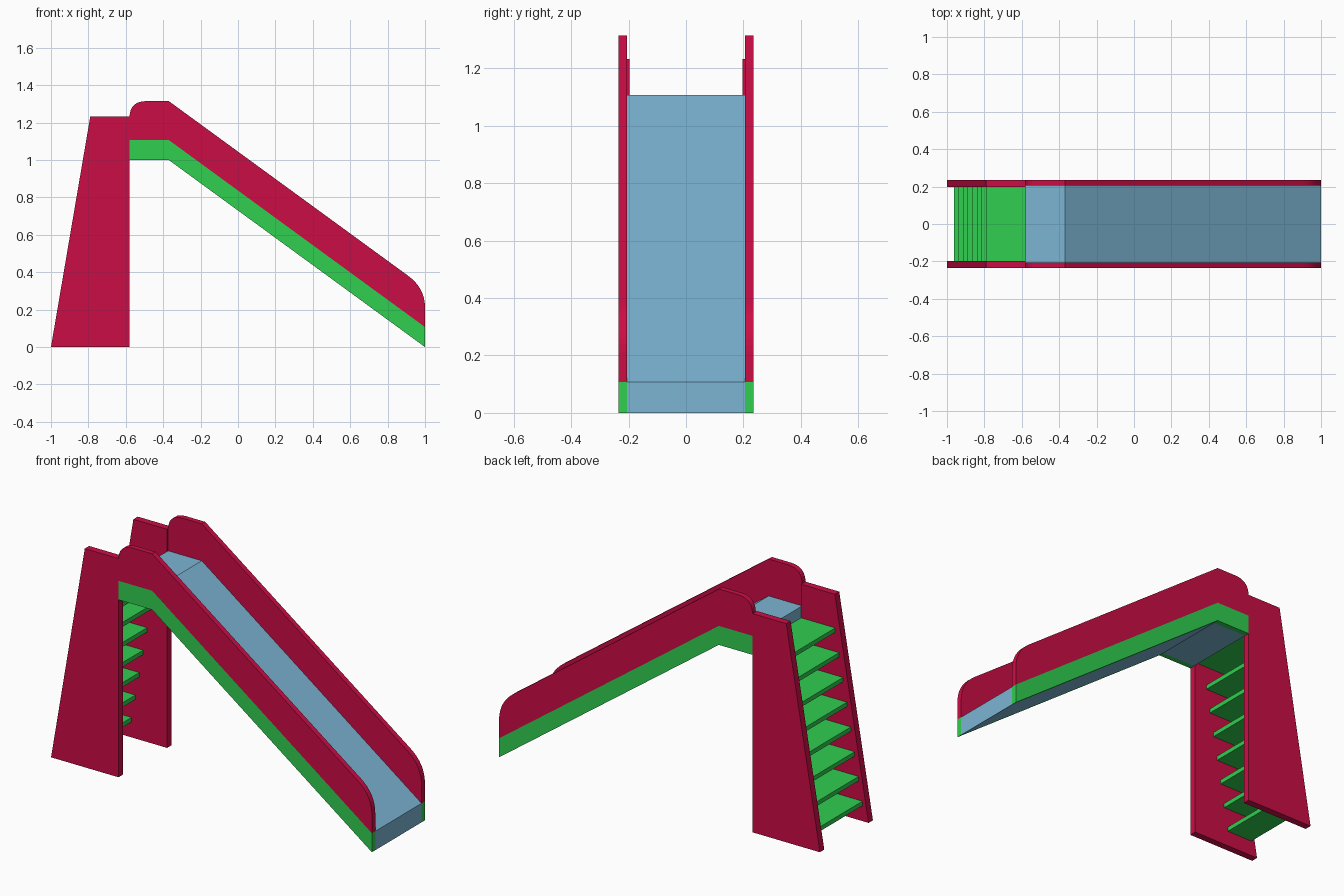
import bpy, bmesh

if "Cube" in bpy.data.objects:
    bpy.data.objects.remove(bpy.data.objects["Cube"])


def material(name, rgb):
    m = bpy.data.materials.new(name)
    m.diffuse_color = (*rgb, 1)
    m.use_nodes = True
    m.node_tree.nodes["Principled BSDF"].inputs["Base Color"].default_value = m.diffuse_color
    return m


RED = material("red", (0.60, 0.004, 0.06))
GREEN = material("green", (0.03, 0.62, 0.08))
BLUE = material("blue", (0.20, 0.46, 0.65))


def panel(name, profile, y0, y1, mat):
    """Extrude an x-z profile from y0 to y1."""
    bm = bmesh.new()
    face = bm.faces.new([bm.verts.new((x, y0, z)) for x, z in profile])
    ext = bmesh.ops.extrude_face_region(bm, geom=[face])
    verts = [v for v in ext["geom"] if isinstance(v, bmesh.types.BMVert)]
    bmesh.ops.translate(bm, verts=verts, vec=(0, y1 - y0, 0))
    bmesh.ops.recalc_face_normals(bm, faces=bm.faces)
    me = bpy.data.meshes.new(name)
    bm.to_mesh(me)
    bm.free()
    me.materials.append(mat)
    ob = bpy.data.objects.new(name, me)
    bpy.context.collection.objects.link(ob)
    return ob


def curve(a, c, b, n=8):
    """Rounded corner from a to b around control point c."""
    return [tuple((1 - t) ** 2 * p + 2 * t * (1 - t) * q + t * t * r
                  for p, q, r in zip(a, c, b))
            for t in (i / n for i in range(n + 1))]


BACK, BEND = -0.58, -0.37      # platform start and top of the slope
INNER, OUTER = 0.206, 0.236    # slide wall thickness in y

# Profiles
bed = [(BACK, 1.0), (BEND, 1.0), (1, 0), (1, 0.107), (BEND, 1.107), (BACK, 1.107)]
wall = ([(BEND, 1.107), (BACK, 1.107)]
        + curve((BACK, 1.225), (BACK, 1.315), (-0.49, 1.315))
        + [(BEND, 1.315)]
        + curve((0.91, 0.381), (1, 0.315), (1, 0.21))
        + [(1, 0.107)])
ladder = [(-1, 0), (BACK, 0), (BACK, 1.232), (-0.79, 1.232)]

# Sliding surface
panel("slide_bed", bed, -INNER, INNER, BLUE)

# Side walls, trims and ladder sides, left and right
for side, s in (("right", -1), ("left", 1)):
    panel(f"slide_wall_{side}", wall, s * INNER, s * OUTER, RED)
    panel(f"slide_trim_{side}", bed, s * INNER, s * OUTER, GREEN)
    panel(f"ladder_side_{side}", ladder, s * 0.197, s * OUTER, RED)

# Ladder steps; the top one reaches back to the platform
STEPS = 8
for i in range(STEPS):
    x, z = -0.962 + 0.0243 * i, 0.112 + 0.133 * i
    back = BACK if i == STEPS - 1 else x + 0.16
    panel(f"step_{i + 1}", [(x, z - 0.025), (back, z - 0.025), (back, z), (x, z)],
          -0.197, 0.197, GREEN)
